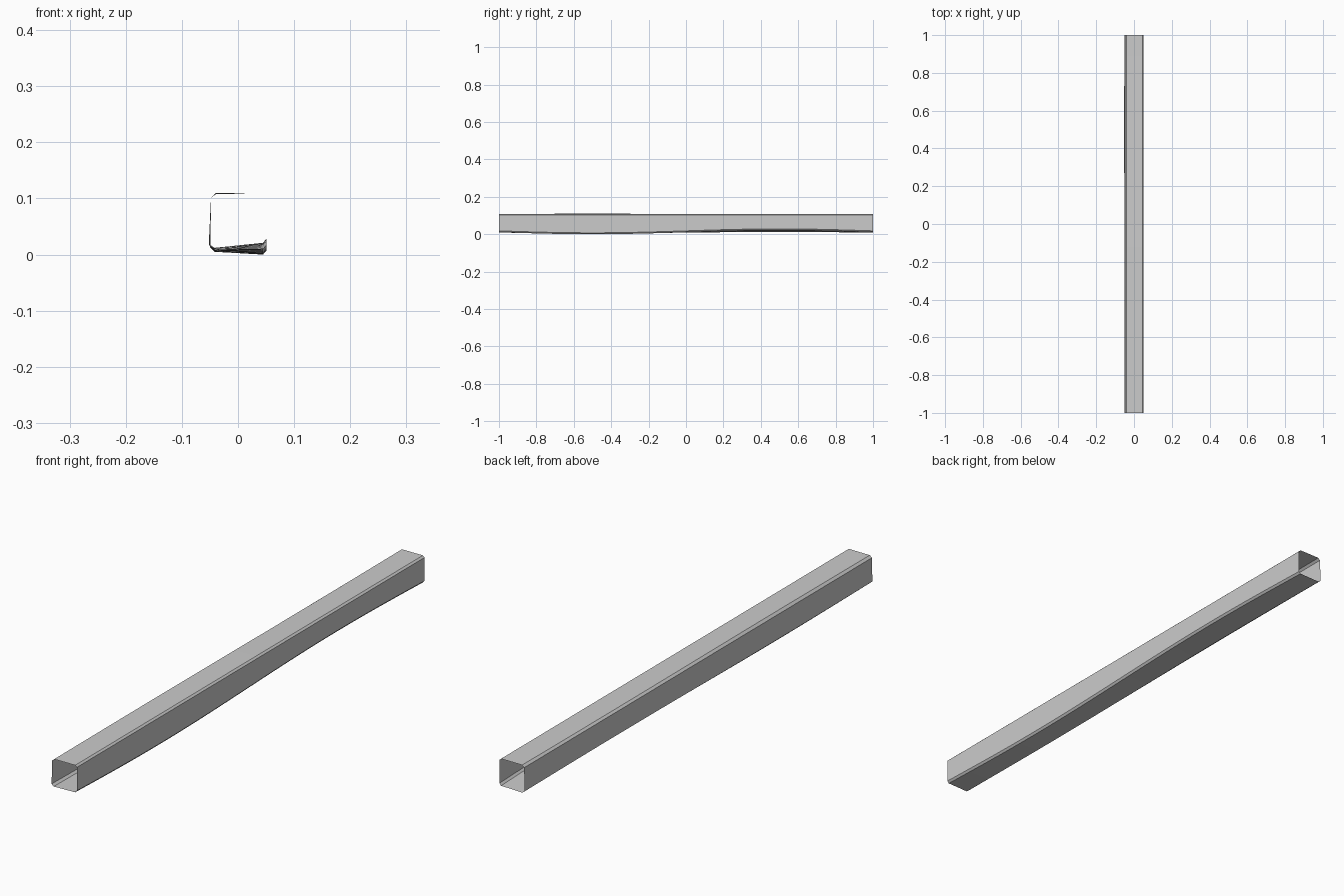
import bpy, bmesh, math

if "Cube" in bpy.data.objects:
    bpy.data.objects.remove(bpy.data.objects["Cube"])

SEGMENTS = 32


def section(y):
    """Open eight-sided section; the underside ripples along the length."""
    w = math.sin(math.pi * y)
    return [
        (0.0445, 0.110), (-0.040, 0.1095 - 0.001 * w),         # top
        (-0.0482, 0.102), (-0.0505 - 0.0015 * w, 0.0165 + 0.0035 * w),  # left
        (-0.042, 0.0095 + 0.0035 * w), (0.0445, 0.0115 + 0.0105 * w),  # bottom
        (0.051, 0.019 + 0.0105 * w), (0.051, 0.104),           # right
    ]


# hollow beam: loft the section along y, both ends open
bm = bmesh.new()
rings = []
for i in range(SEGMENTS + 1):
    y = -1 + 2 * i / SEGMENTS
    rings.append([bm.verts.new((x, y, z - 0.001)) for x, z in section(y)])
for a, b in zip(rings, rings[1:]):
    for k in range(8):
        n = (k + 1) % 8
        bm.faces.new((a[k], b[k], b[n], a[n]))
bmesh.ops.recalc_face_normals(bm, faces=bm.faces)

mesh = bpy.data.meshes.new("hollow_beam")
bm.to_mesh(mesh)
bm.free()
beam = bpy.data.objects.new("hollow_beam", mesh)
bpy.context.collection.objects.link(beam)

# smooth along the length, sharp at the long edges
bpy.context.view_layer.objects.active = beam
beam.select_set(True)
bpy.ops.object.shade_smooth_by_angle(angle=math.radians(30))
